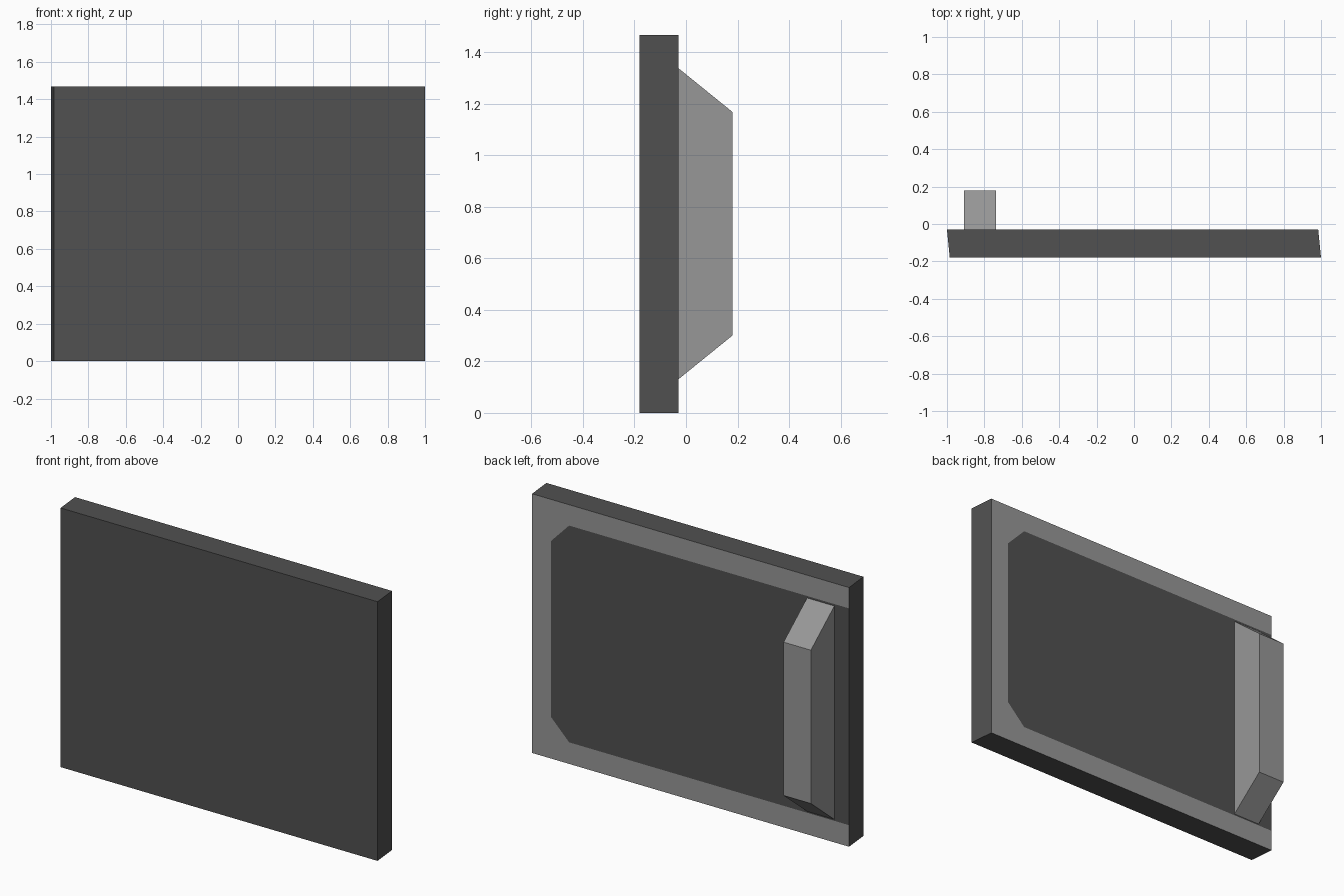
import bpy, bmesh

if "Cube" in bpy.data.objects:
    bpy.data.objects.remove(bpy.data.objects["Cube"])


def material(name, value):
    m = bpy.data.materials.new(name)
    m.diffuse_color = (value, value, value, 1)
    m.use_nodes = True
    m.node_tree.nodes["Principled BSDF"].inputs["Base Color"].default_value = m.diffuse_color
    return m


dark = material("dark grey", 0.082)
light = material("light grey", 0.31)


def make_object(name, bm, mats):
    bmesh.ops.recalc_face_normals(bm, faces=bm.faces[:])
    me = bpy.data.meshes.new(name)
    bm.to_mesh(me)
    bm.free()
    for m in mats:
        me.materials.append(m)
    ob = bpy.data.objects.new(name, me)
    bpy.context.collection.objects.link(ob)
    return ob


# Door panel: slab with slightly slanted ends, back face split into a
# light C-shaped border and a dark chamfered field
W, H, YF, YB, S = 1.0, 1.467, -0.18, -0.03, 0.985
bm = bmesh.new()
f = [bm.verts.new((x, YF, z)) for x, z in ((-S, 0), (W, 0), (W, H), (-S, H))]
b = [bm.verts.new((x, YB, z)) for x, z in ((-W, 0), (S, 0), (S, H), (-W, H))]
field = [bm.verts.new((x, YB, z)) for x, z in (
    (-W, 0.122), (0.753, 0.122), (0.866, 0.235),
    (0.866, H - 0.235), (0.753, H - 0.118), (-W, H - 0.118))]
bm.faces.new(f)                                              # front
bm.faces.new((f[0], f[1], b[1], b[0]))                       # bottom
bm.faces.new((f[1], f[2], b[2], b[1]))                       # right end
bm.faces.new((f[2], f[3], b[3], b[2]))                       # top
bm.faces.new((f[3], f[0], b[0], field[0], field[5], b[3]))   # left end
bm.faces.new(field)                                          # dark field
# border built as strips: bottom, side, top
for strip in ((b[0], b[1], field[2], field[1], field[0]),
              (b[1], b[2], field[3], field[2]),
              (b[2], b[3], field[5], field[4], field[3])):
    bm.faces.new(strip).material_index = 1
make_object("door_panel", bm, (dark, light))

# Handle: trapezoid profile extruded along x
bm = bmesh.new()
profile = ((YB, 0.13), (0.18, 0.30), (0.18, 1.168), (YB, 1.338))
face = bm.faces.new([bm.verts.new((-0.908, y, z)) for y, z in profile])
ext = bmesh.ops.extrude_face_region(bm, geom=[face], use_keep_orig=True)
for v in ext["geom"]:
    if isinstance(v, bmesh.types.BMVert):
        v.co.x = -0.737
make_object("handle", bm, (light,))
